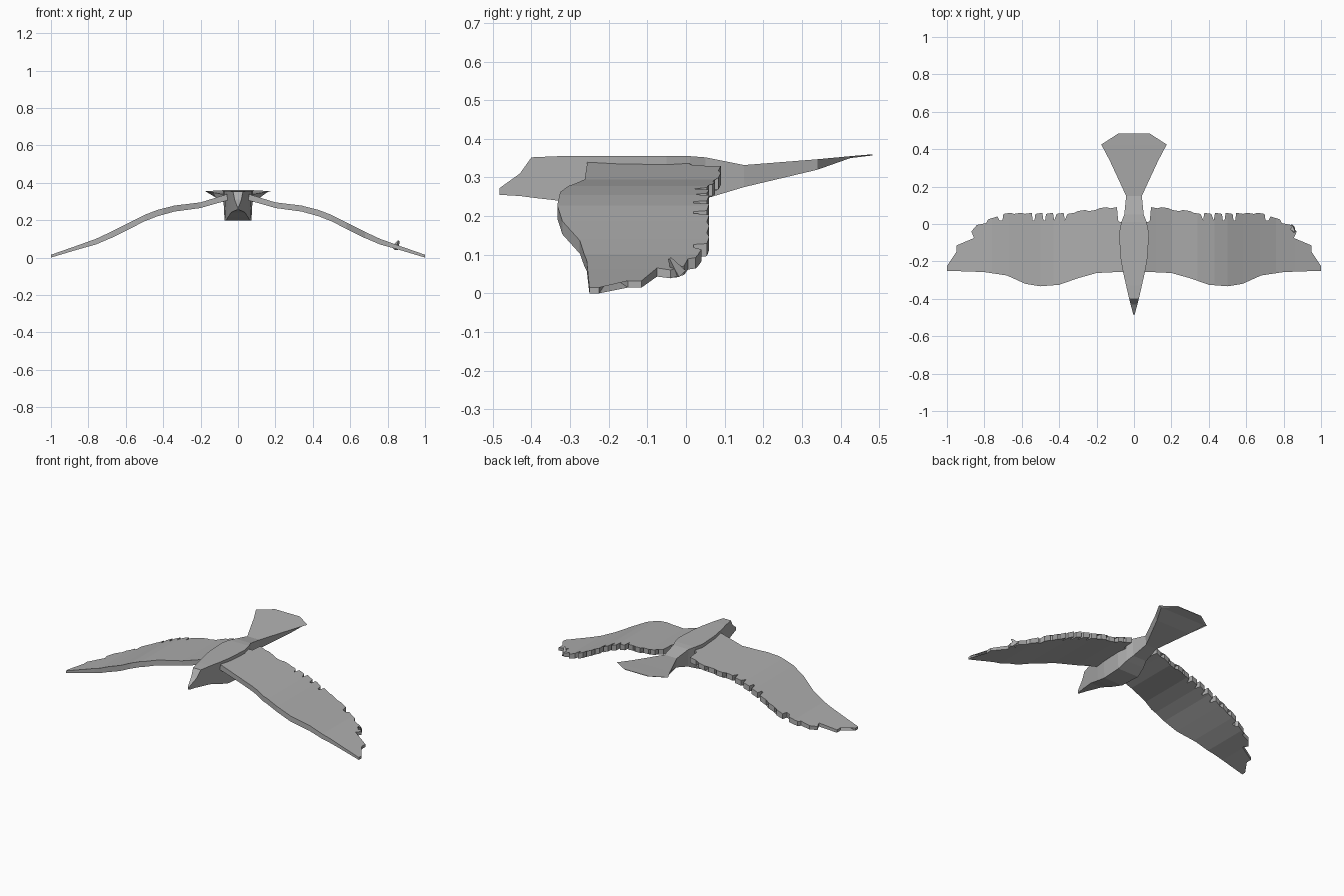
import bpy
import bmesh

cube = bpy.data.objects.get("Cube")
if cube:
    bpy.data.objects.remove(cube, do_unlink=True)

grey = bpy.data.materials.new("feather grey")
grey.use_nodes = True
grey.diffuse_color = (0.42, 0.42, 0.42, 1)
grey.node_tree.nodes["Principled BSDF"].inputs["Base Color"].default_value = grey.diffuse_color


def finish(bm, name):
    """Turn a bmesh into a flat shaded object in the scene."""
    bmesh.ops.recalc_face_normals(bm, faces=bm.faces)
    mesh = bpy.data.meshes.new(name)
    bm.to_mesh(mesh)
    bm.free()
    mesh.materials.append(grey)
    obj = bpy.data.objects.new(name, mesh)
    bpy.context.collection.objects.link(obj)
    return obj


def interpolate(x, stations, column):
    """Read a value between two neighbouring stations."""
    for a, b in zip(stations, stations[1:]):
        if x <= b[0]:
            t = max(0, (x - a[0]) / (b[0] - a[0]))
            return a[column] + t * (b[column] - a[column])
    return stations[-1][column]


def loft(name, sections):
    """Join box sections given as y, half width, top and bottom."""
    bm = bmesh.new()
    rings = []
    for y, w, top, bottom in sections:
        corners = ((-w, top), (w, top), (w * 0.9, bottom), (-w * 0.9, bottom))
        rings.append([bm.verts.new((x, y, z)) for x, z in corners])
    for a, b in zip(rings, rings[1:]):
        for i in range(4):
            j = (i + 1) % 4
            bm.faces.new((a[i], a[j], b[j], b[i]))
    bm.faces.new(rings[0])
    bm.faces.new(rings[-1])
    return finish(bm, name)


def wing_plate(name, outline, stations):
    """Cut a flat outline across the span, thicken it and bend it down."""
    bm = bmesh.new()
    bm.faces.new([bm.verts.new((x, y, 0)) for x, y in outline])
    bmesh.ops.triangulate(bm, faces=bm.faces[:])
    for station in stations[1:-1]:
        geom = bm.verts[:] + bm.edges[:] + bm.faces[:]
        bmesh.ops.bisect_plane(bm, geom=geom, plane_co=(station[0], 0, 0),
                               plane_no=(1, 0, 0))
    lower = bmesh.ops.extrude_face_region(bm, geom=bm.faces[:], use_keep_orig=True)
    for v in lower["geom"]:
        if isinstance(v, bmesh.types.BMVert):
            v.co.z = -1
    for v in bm.verts:
        x = v.co.x
        v.co.z = interpolate(x, stations, 1) + v.co.z * interpolate(x, stations, 2)
    return finish(bm, name)


# Head, body and fan tail
loft("body", [
    (-0.483, 0.004, 0.272, 0.255), (-0.43, 0.018, 0.31, 0.252),
    (-0.4, 0.026, 0.352, 0.248), (-0.33, 0.042, 0.355, 0.24),
    (-0.25, 0.06, 0.355, 0.215), (-0.18, 0.072, 0.355, 0.197),
    (-0.05, 0.08, 0.355, 0.197), (0.01, 0.068, 0.355, 0.225),
    (0.05, 0.052, 0.352, 0.245), (0.15, 0.042, 0.332, 0.275)])
loft("tail", [
    (0.15, 0.042, 0.332, 0.275), (0.34, 0.13, 0.347, 0.32),
    (0.425, 0.175, 0.355, 0.35), (0.483, 0.085, 0.36, 0.357)])

# Wing span stations: x, top height, thickness
span = [(0.05, 0.342, 0.035), (0.12, 0.32, 0.032), (0.2, 0.295, 0.03),
        (0.34, 0.278, 0.032), (0.43, 0.255, 0.034), (0.5, 0.228, 0.034),
        (0.58, 0.187, 0.034), (0.67, 0.142, 0.034), (0.76, 0.1, 0.03),
        (0.86, 0.064, 0.022), (1, 0.015, 0.015)]

# Leading edge and finger feathers at the tip
outline = [(0.05, -0.255), (0.2, -0.262), (0.3, -0.29), (0.4, -0.325),
           (0.5, -0.333), (0.58, -0.32), (0.68, -0.275), (0.8, -0.257),
           (1, -0.25), (1, -0.225), (0.85, -0.195), (0.95, -0.15),
           (0.95, -0.115), (0.855, -0.075), (0.87, -0.04), (0.84, -0.005),
           (0.79, 0.005), (0.78, 0.025), (0.73, 0.04), (0.72, 0.02)]

# Row of feather tips along the trailing edge
for i in reversed(range(11)):
    x = 0.085 + i * 0.057
    tip = 0.09 if i < 2 else 0.075 if i < 4 else 0.06
    outline += [(x + 0.048, 0.02), (x + 0.043, tip - 0.006),
                (x + 0.006, tip), (x, 0.02)]
outline += [(0.075, 0.01), (0.05, 0.01)]

wings = wing_plate("wings", outline, span)
mirror = wings.modifiers.new("mirror", "MIRROR")
mirror.use_mirror_merge = False

# Small ruffled feather near the left wing tip
bm = bmesh.new()
bmesh.ops.create_cone(bm, cap_ends=True, segments=4, radius1=0.02,
                      radius2=0.005, depth=0.05)
feather = finish(bm, "ruffled_feather")
feather.location = (0.85, -0.03, 0.07)
feather.rotation_euler = (0.5, 0.4, 0)
